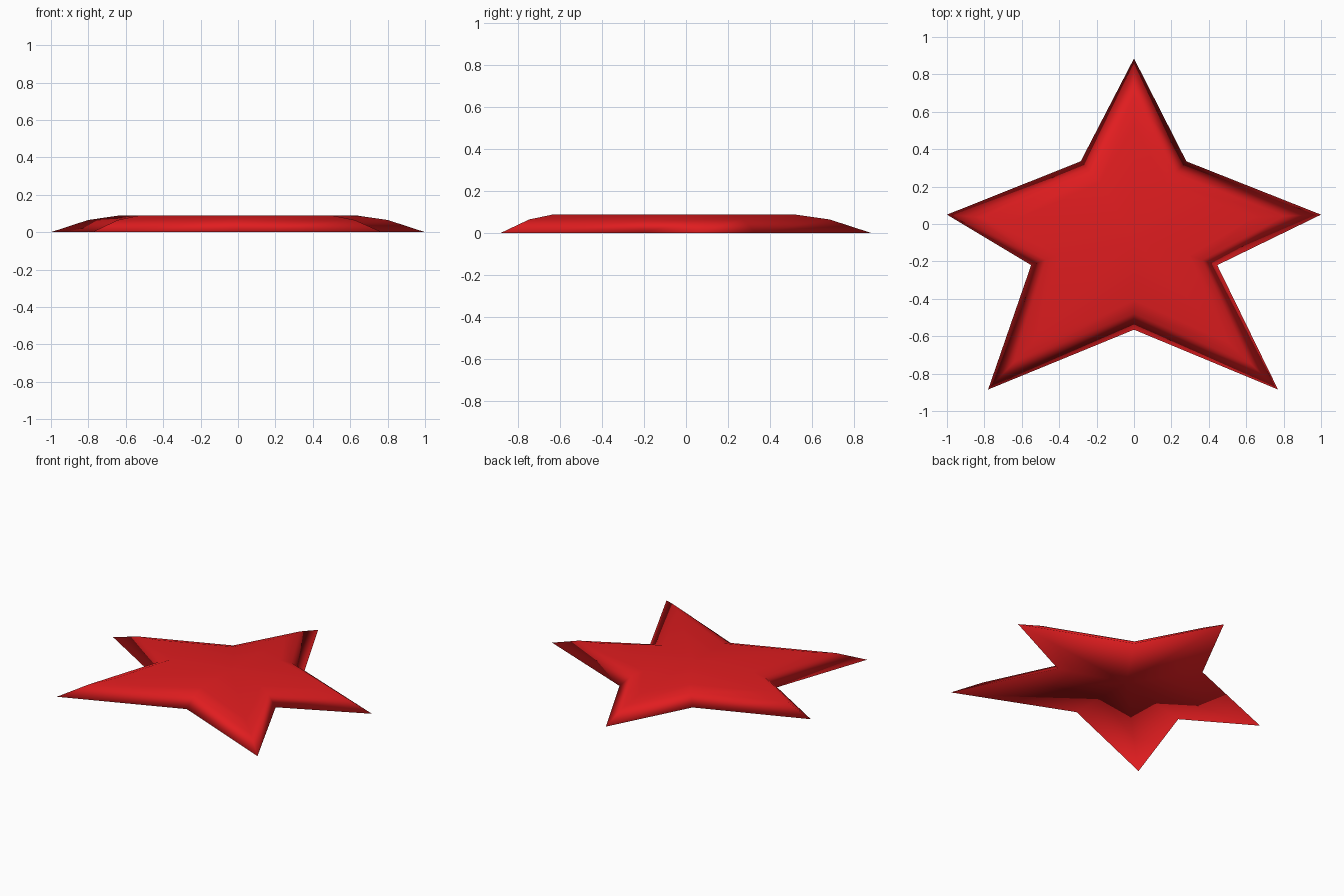
import bpy, bmesh
from mathutils import Vector

if "Cube" in bpy.data.objects:
    bpy.data.objects.remove(bpy.data.objects["Cube"])

# Star outline, alternating tip and notch, clockwise from the upper tip
outline = [(0, .885), (.28, .335), (1, .05), (.445, -.22), (.77, -.885),
           (0, -.565), (-.78, -.885), (-.55, -.22), (-1, .05), (-.285, .335)]
pts = [Vector(p) for p in outline]
n = len(pts)


def inset(tip_move, notch_move):
    """Move each corner inward along its bisector."""
    ring = []
    for i, p in enumerate(pts):
        a = (pts[i - 1] - p).normalized()
        b = (pts[(i + 1) % n] - p).normalized()
        bis = (a + b).normalized()
        ring.append(p + bis * tip_move if i % 2 == 0 else p - bis * notch_move)
    return ring


# Rim, rounded shoulder and plateau edge
levels = [(0, 0, 0), (.2, .087, .065), (.36, .157, .088)]
bm = bmesh.new()
rings = [[bm.verts.new((p.x, p.y, z)) for p in inset(t, k)] for t, k, z in levels]
for low, high in zip(rings, rings[1:]):
    for i in range(n):
        j = (i + 1) % n
        bm.faces.new((low[j], low[i], high[i], high[j]))

# Flat top and flat base
top = bm.verts.new((0, -.08, .088))
base = bm.verts.new((0, -.08, 0))
for i in range(n):
    j = (i + 1) % n
    bm.faces.new((rings[-1][j], rings[-1][i], top))
    bm.faces.new((rings[0][i], rings[0][j], base))

for f in bm.faces:
    f.smooth = True
mesh = bpy.data.meshes.new("star_body")
bm.to_mesh(mesh)
bm.free()
star = bpy.data.objects.new("star_body", mesh)
bpy.context.collection.objects.link(star)

# Red finish
red = bpy.data.materials.new("red")
red.diffuse_color = (.75, .012, .014, 1)
red.use_nodes = True
red.node_tree.nodes["Principled BSDF"].inputs["Base Color"].default_value = red.diffuse_color
mesh.materials.append(red)
